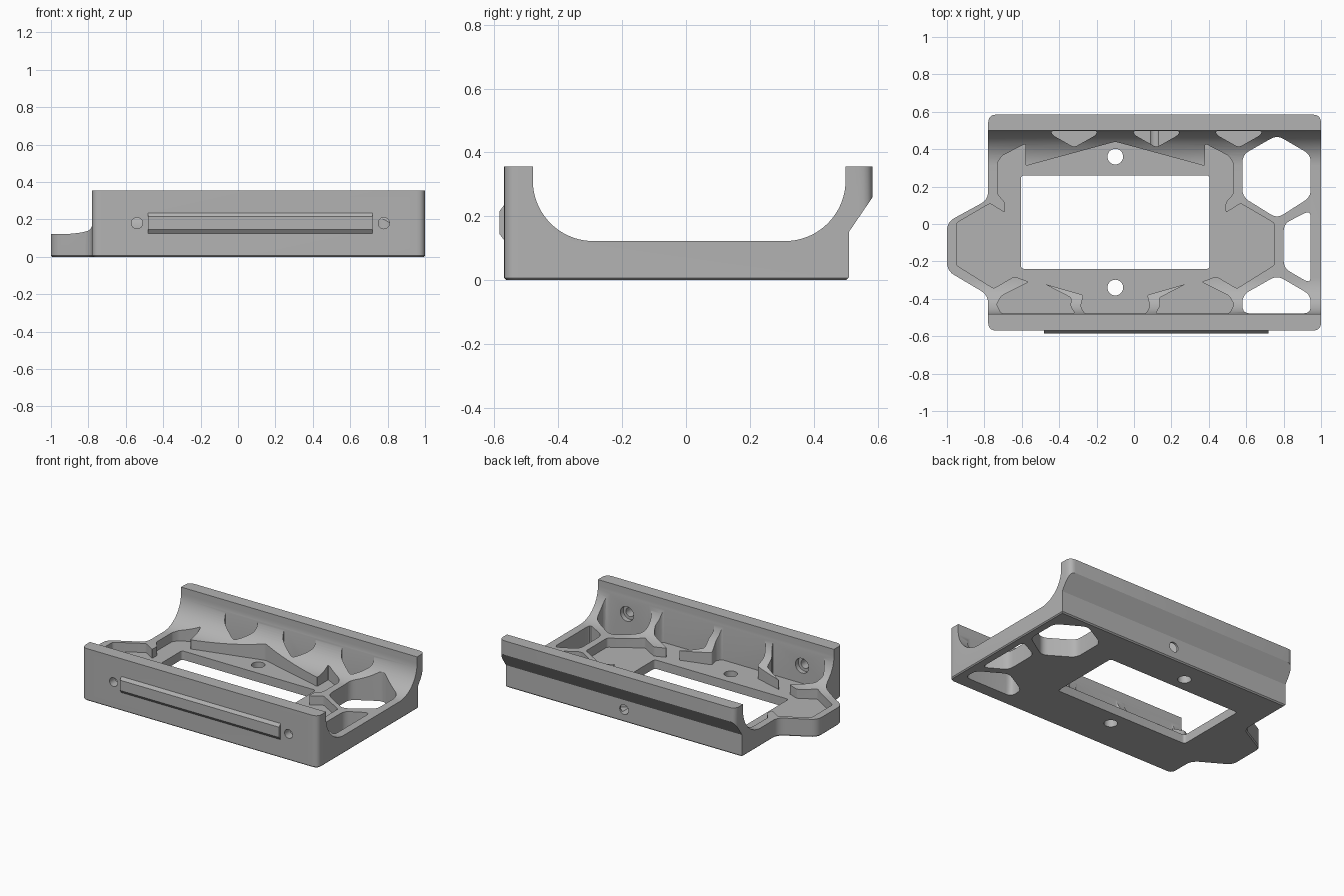
import bpy, bmesh, math
from mathutils import Vector, Matrix

if "Cube" in bpy.data.objects:
    bpy.data.objects.remove(bpy.data.objects["Cube"])

grey = bpy.data.materials.new("matte grey")
grey.use_nodes = True
colour = (0.45, 0.45, 0.45, 1)
grey.diffuse_color = colour
grey.node_tree.nodes["Principled BSDF"].inputs["Base Color"].default_value = colour

MID = -0.1       # symmetry line of the tray in x
FLOOR = 0.06     # top of the recessed floor
FRONT, BACK = -0.478, 0.497   # inner limits of the wall pockets


def rounded(points, r, steps=5):
    """Round every corner of a polygon."""
    pts = [Vector(p) for p in points]
    out = []
    for i, p in enumerate(pts):
        a, b = pts[i - 1] - p, pts[(i + 1) % len(pts)] - p
        s = p + a.normalized() * min(r, a.length * 0.45)
        e = p + b.normalized() * min(r, b.length * 0.45)
        for k in range(steps + 1):
            t = k / steps
            out.append(s * (1 - t) ** 2 + p * 2 * t * (1 - t) + e * t * t)
    return out


def prism(name, points, lo, hi, axis="z", chamfer=0):
    """Extrude a polygon along z, or a (y, z) profile along x."""
    bm = bmesh.new()
    place = (lambda p: (p[0], p[1], lo)) if axis == "z" else (lambda p: (lo, p[0], p[1]))
    face = bm.faces.new([bm.verts.new(place(p)) for p in points])
    base = list(face.edges)
    top = bmesh.ops.extrude_face_region(bm, geom=[face])["geom"]
    move = (0, 0, hi - lo) if axis == "z" else (hi - lo, 0, 0)
    bmesh.ops.translate(bm, verts=[g for g in top if isinstance(g, bmesh.types.BMVert)], vec=move)
    if chamfer:
        bm.edges.ensure_lookup_table()
        rim = [e for e in bm.edges if all(abs(v.co.z - lo) < 1e-6 for v in e.verts)]
        bmesh.ops.bevel(bm, geom=rim, offset=chamfer, segments=1, affect="EDGES")
    bmesh.ops.recalc_face_normals(bm, faces=bm.faces)
    return finish(name, bm)


def rod(name, centre, r, depth, axis="z"):
    bm = bmesh.new()
    bmesh.ops.create_cone(bm, cap_ends=True, segments=32, radius1=r, radius2=r, depth=depth)
    turn = Matrix.Rotation(math.pi / 2, 4, "X") if axis == "y" else Matrix()
    bm.transform(Matrix.Translation(centre) @ turn)
    return finish(name, bm)


def finish(name, bm):
    me = bpy.data.meshes.new(name)
    bm.to_mesh(me)
    bm.free()
    me.materials.append(grey)
    ob = bpy.data.objects.new(name, me)
    bpy.context.collection.objects.link(ob)
    return ob


def combine(ob, tool, operation="DIFFERENCE"):
    """Apply a boolean and discard the tool."""
    mod = ob.modifiers.new("cut", "BOOLEAN")
    mod.operation, mod.object, mod.solver = operation, tool, "EXACT"
    graph = bpy.context.evaluated_depsgraph_get()
    me = bpy.data.meshes.new_from_object(ob.evaluated_get(graph))
    ob.modifiers.clear()
    ob.data = me
    bpy.data.objects.remove(tool)


def arc(cy, start, end, r=0.19, cz=0.312, steps=20):
    return [(cy + r * math.cos(math.radians(start + (end - start) * k / steps)),
             cz + r * math.sin(math.radians(start + (end - start) * k / steps)))
            for k in range(steps + 1)]


# Cradle cross-section, with a stepped overhang along the back wall
section = [(-0.62, -0.1), (0.402, -0.1), (0.51, 0.008), (0.51, 0.15), (0.6, 0.282),
           (0.6, 0.355), (0.5, 0.355)] + arc(0.31, 0, -90) + arc(-0.29, -90, -180) \
          + [(-0.48, 0.355), (-0.62, 0.355)]
tray = prism("cradle_tray", section, -1.1, 1.1, "x")

# Outer plan shape, with the rounded tab on the right-hand end
plan = rounded([(-0.78, -0.57), (1, -0.57), (1, 0.585), (-0.78, 0.585), (-0.78, 0.13),
                (-1, 0.01), (-1, -0.25), (-0.78, -0.38)], 0.045)
combine(tray, prism("outline", plan, 0, 0.5, chamfer=0.007), "INTERSECT")

# Recessed floor, mirrored about the middle, with rib tips pointing inwards
half = [(0.48, 0.31), (0.48, 0.43), (0.605, 0.365), (0.63, 0.33), (0.63, 0.16), (0.59, 0.115),
        (0.59, 0.06), (0.67, 0.11), (0.85, 0.005), (0.85, -0.22), (0.65, -0.345),
        (0.54, -0.28), (0.46, -0.31), (0.61, -0.385), (0.635, -0.43), (0.61, FRONT),
        (0.215, FRONT), (0.24, -0.44), (0.235, -0.395), (0.38, -0.32), (0.17, -0.38),
        (0.185, -0.44), (0.165, FRONT)]
recess = [(MID, 0.44)] + [(MID + x, y) for x, y in half] + [(MID - x, y) for x, y in reversed(half)]
combine(tray, prism("recess", rounded(recess, 0.012, 3), FLOOR, 0.6))

# Pockets in the back wall
for x in (-0.32, 0.12, 0.56):
    shape = [(x - 0.125, BACK), (x - 0.115, 0.475), (x, 0.41), (x + 0.115, 0.475), (x + 0.125, BACK)]
    combine(tray, prism("pocket", rounded(shape, 0.018), FLOOR, 0.6))

# Honeycomb openings through the left end
L, C, R = 0.58, 0.765, 0.945
openings = [
    [(C, 0.475), (R, 0.37), (R, 0.145), (C, 0.03), (L, 0.145), (L, 0.37)],
    [(0.80, 0.0), (R, 0.075), (R, -0.32), (0.80, -0.235)],
    [(C, -0.275), (R, -0.38), (R, FRONT), (L, FRONT), (L, -0.38)],
]
for shape in openings:
    combine(tray, prism("opening", rounded(shape, 0.04), -0.2, 0.6))

# Central window
window = [(-0.605, -0.24), (0.405, -0.24), (0.405, 0.26), (-0.605, 0.26)]
combine(tray, prism("window", rounded(window, 0.02), -0.2, 0.6))

# Screw holes: floor, front wall with counterbores, back wall
for y in (0.36, -0.34):
    combine(tray, rod("floor_hole", (MID, y, 0), 0.042, 0.4))
for x in (-0.54, 0.78):
    combine(tray, rod("wall_hole", (x, -0.55, 0.18), 0.03, 0.3, "y"))
    combine(tray, rod("counterbore", (x, -0.46, 0.18), 0.05, 0.1, "y"))
combine(tray, rod("back_hole", (0.11, 0.5, 0.085), 0.033, 0.16, "y"))

# Raised rail on the front face
rail = prism("front_rail", [(-0.56, 0.235), (-0.57, 0.235), (-0.585, 0.215), (-0.585, 0.145),
                            (-0.57, 0.125), (-0.56, 0.125)], -0.48, 0.72, "x")

for ob in (tray, rail):
    bpy.ops.object.select_all(action="DESELECT")
    ob.select_set(True)
    bpy.context.view_layer.objects.active = ob
    bpy.ops.object.shade_smooth_by_angle(angle=math.radians(30))
